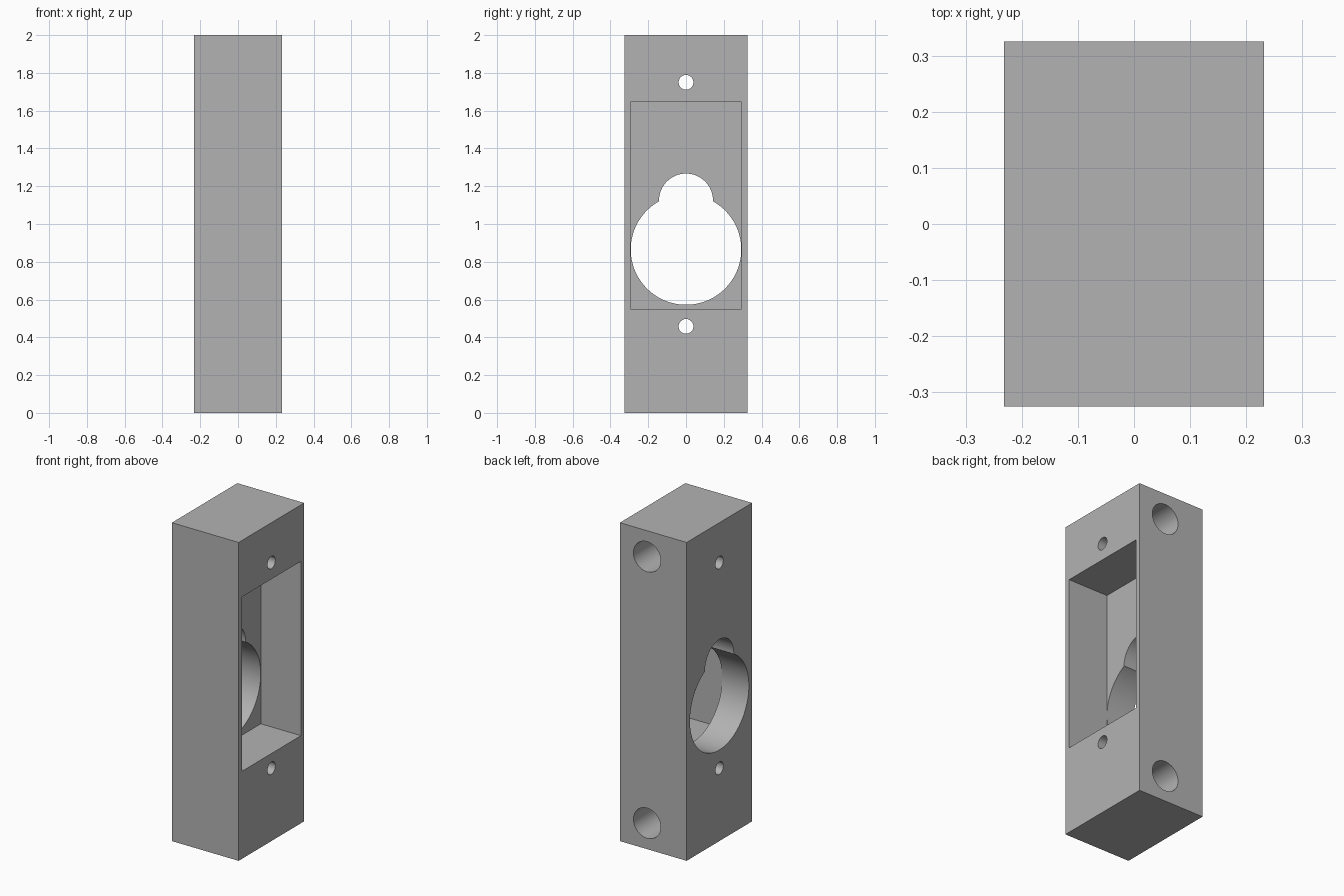
import bpy
import math

if "Cube" in bpy.data.objects:
    bpy.data.objects.remove(bpy.data.objects["Cube"], do_unlink=True)

HALF_X, HALF_Y, HEIGHT = 0.232, 0.325, 2.0
FLOOR_X = -0.047            # bottom of the pocket

grey = bpy.data.materials.new("plain_grey")
grey.use_nodes = True
grey.diffuse_color = (0.45, 0.45, 0.45, 1)
grey.node_tree.nodes["Principled BSDF"].inputs["Base Color"].default_value = grey.diffuse_color


def box(name, x0, x1, half_y, z0, z1):
    """Box centred on y = 0."""
    bpy.ops.mesh.primitive_cube_add(size=1, location=((x0 + x1) / 2, 0, (z0 + z1) / 2))
    ob = bpy.context.object
    ob.name = name
    ob.scale = (x1 - x0, 2 * half_y, z1 - z0)
    bpy.ops.object.transform_apply(location=True, rotation=True, scale=True)
    ob.data.materials.append(grey)
    return ob


def rod(name, axis, radius, start, end, across, z, sides=64):
    """Cylinder lying along x or y, from start to end."""
    mid = (start + end) / 2
    along_x = axis == "x"
    bpy.ops.mesh.primitive_cylinder_add(
        vertices=sides, radius=radius, depth=end - start,
        location=(mid, across, z) if along_x else (across, mid, z),
        rotation=(0, math.pi / 2, 0) if along_x else (math.pi / 2, 0, 0))
    ob = bpy.context.object
    ob.name = name
    bpy.ops.object.transform_apply(location=True, rotation=True, scale=True)
    ob.data.materials.append(grey)
    return ob


# Solid block
block = box("housing_block", -HALF_X, HALF_X, HALF_Y, 0, HEIGHT)

# Rectangular pocket on the left face
cutters = [box("pocket_cutter", FLOOR_X, HALF_X + 0.1, 0.2935, 0.55, 1.645)]

# Keyhole opening from the right face into the pocket
cutters.append(rod("large_bore_cutter", "x", 0.2925, -HALF_X - 0.1, FLOOR_X + 0.05, 0, 0.865, 128))
cutters.append(rod("small_bore_cutter", "x", 0.143, -HALF_X - 0.1, FLOOR_X + 0.07, 0, 1.124))

# Through holes above and below the pocket
for z in (0.458, 1.75):
    cutters.append(rod("screw_hole_cutter", "x", 0.039, -HALF_X - 0.1, HALF_X + 0.1, 0, z, 48))

# Blind mounting holes in the back face
for z in (0.163, 1.837):
    cutters.append(rod("mounting_hole_cutter", "y", 0.0945, -0.175, HALF_Y + 0.1, 0.043, z))

# Cut everything out of the block
bpy.ops.object.select_all(action="DESELECT")
block.select_set(True)
bpy.context.view_layer.objects.active = block
for cutter in cutters:
    cut = block.modifiers.new("cut", "BOOLEAN")
    cut.operation = "DIFFERENCE"
    cut.solver = "EXACT"
    cut.object = cutter
    bpy.ops.object.modifier_apply(modifier=cut.name)
    bpy.data.objects.remove(cutter, do_unlink=True)

bpy.ops.object.shade_smooth_by_angle(angle=math.radians(30))
